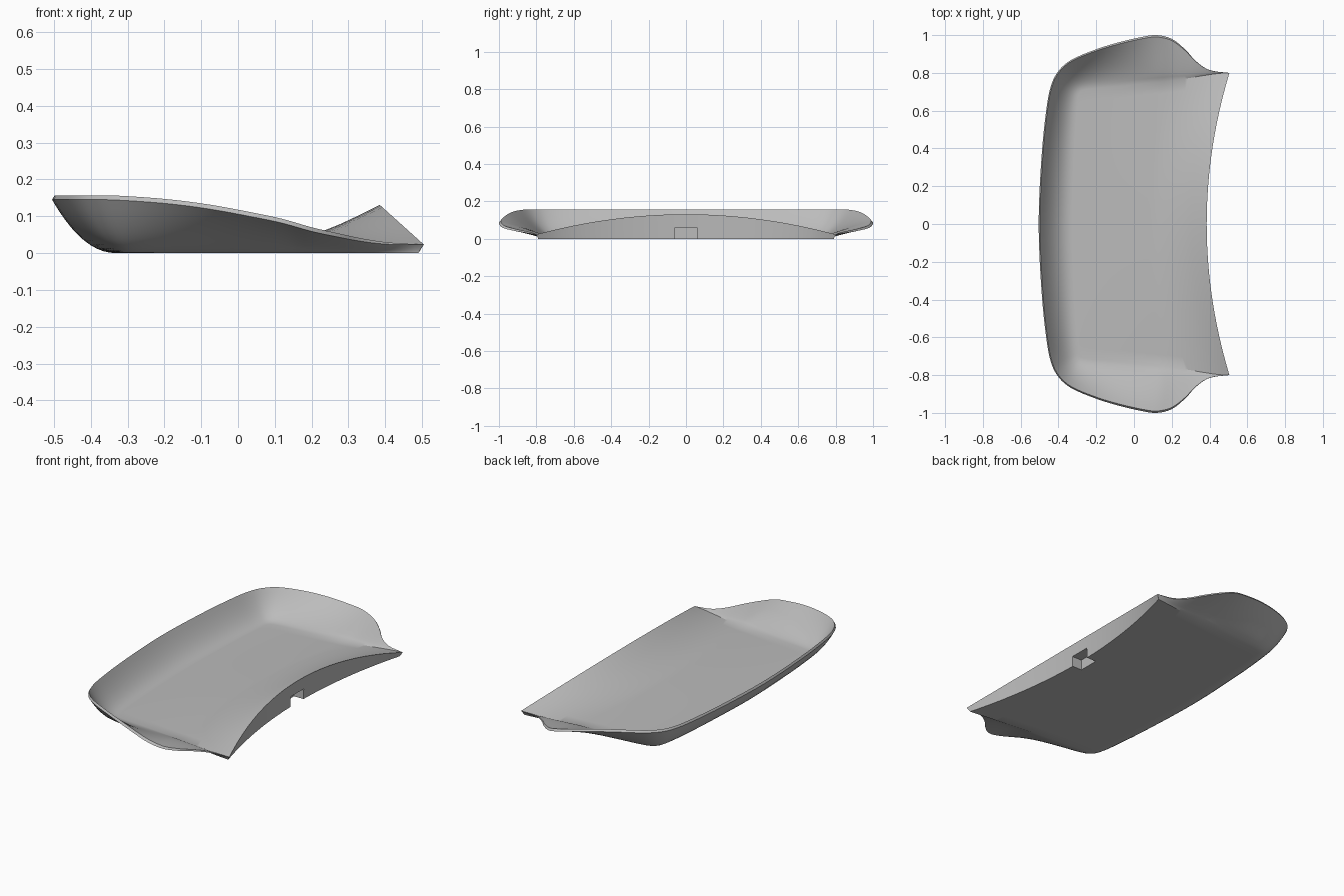
import bpy
import bmesh
from mathutils import Vector

cube = bpy.data.objects.get("Cube")
if cube:
    bpy.data.objects.remove(cube, do_unlink=True)

# Half outline from back centre to front tip: base x, base y, rim x, rim y, rim z
STATIONS = [Vector(s) for s in (
    (-.33, 0, -.505, 0, .157), (-.32, .35, -.49, .35, .157),
    (-.31, .55, -.465, .6, .157), (-.3, .66, -.44, .73, .157),
    (-.285, .7, -.4, .81, .157), (-.25, .713, -.33, .87, .156),
    (-.16, .722, -.2, .925, .147), (-.07, .73, -.08, .962, .132),
    (.04, .742, .04, .99, .11), (.12, .75, .12, 1, .093),
    (.2, .758, .2, .98, .07), (.27, .765, .27, .925, .054),
    (.33, .772, .32, .87, .043), (.38, .778, .37, .83, .034),
    (.43, .784, .42, .81, .028), (.49, .79, .505, .8, .023))]
SUBDIVISIONS = 4
WALL_STEPS = 10
FLOOR_STEPS = 24
FLOOR_Z = .014
LIP = .012


def spline(points, steps):
    """Smooth curve through the stations, mirrored at the back centre."""
    first = points[1].copy()
    first[1], first[3] = -first[1], -first[3]
    pts = [first] + points + [points[-1] * 2 - points[-2]]
    result = []
    for a, b, c, d in zip(pts, pts[1:], pts[2:], pts[3:]):
        for k in range(steps):
            t = k / steps
            result.append((b * 2 + (c - a) * t + (a * 2 - b * 5 + c * 4 - d) * t ** 2
                           + (b * 3 - a - c * 3 + d) * t ** 3) / 2)
    return result + [points[-1]]


def wall(base, rim, power):
    """Curved wall from the floor edge up to the rim."""
    points = []
    for k in range(WALL_STEPS + 1):
        t = k / WALL_STEPS
        p = base.lerp(rim, t)
        p.z = base.z + (rim.z - base.z) * t ** power
        points.append(p)
    return points


def rib(station):
    """Upper and lower rows of points running from one rim to the other."""
    bx, by, rx, ry, rz = station
    along = (bx + .33) / .82
    # Bowl-like at the back, flaring wings towards the front
    power = 2.1 - 1.35 * min(1, along * 1.7)
    rim = Vector((rx, ry, rz))
    rows = []
    for upper in (True, False):
        if upper:
            # The upper skin runs out to the sharp tip
            base = Vector((bx, by, FLOOR_Z)).lerp(rim, along ** 12)
            edge = rim.lerp(Vector((base.x, base.y, rz)), .04)
            bend = .12 * along
        else:
            base = Vector((bx, by, 0))
            edge = rim - Vector((0, 0, LIP * (1 - along ** 6)))
            bend = .11 * along
        side = wall(base, edge, power)
        # Gentle floor slope, steepening to the arched front edge
        centre = base.x - bend
        ramp = .2 * along + .8 * max(0, (centre - .1) / .285) ** 1.5
        rise = .108 * ramp if upper else 0
        floor = []
        for k in range(1, FLOOR_STEPS):
            v = 1 - 2 * k / FLOOR_STEPS
            crown = 1 - v * v
            floor.append(Vector((base.x - bend * crown, base.y * v,
                                 base.z + rise * crown)))
        mirrored = [Vector((p.x, -p.y, p.z)) for p in side]
        rows.append(side[::-1] + floor + mirrored)
    return rows


# Tray shell: ribs joined into upper surface, underside, lip and front face
bm = bmesh.new()
ribs = [[[bm.verts.new(p) for p in row] for row in rib(s)]
        for s in spline(STATIONS, SUBDIVISIONS)]


def strip(row_a, row_b):
    for j in range(len(row_a) - 1):
        bm.faces.new((row_a[j], row_a[j + 1], row_b[j + 1], row_b[j]))


for (top_a, low_a), (top_b, low_b) in zip(ribs, ribs[1:]):
    strip(top_a, top_b)
    strip(low_b, low_a)
    for end in (0, -1):
        bm.faces.new((top_a[end], top_b[end], low_b[end], low_a[end]))
strip(*ribs[-1])
bmesh.ops.remove_doubles(bm, verts=bm.verts[:], dist=.00005)
bmesh.ops.dissolve_degenerate(bm, edges=bm.edges[:], dist=.00005)
bmesh.ops.recalc_face_normals(bm, faces=bm.faces[:])
mesh = bpy.data.meshes.new("tray_shell")
bm.to_mesh(mesh)
bm.free()
tray = bpy.data.objects.new("tray_shell", mesh)
bpy.context.collection.objects.link(tray)

# Plain grey material
grey = bpy.data.materials.new("plain_grey")
grey.use_nodes = True
colour = (.5, .5, .5, 1)
grey.diffuse_color = colour
grey.node_tree.nodes["Principled BSDF"].inputs["Base Color"].default_value = colour
mesh.materials.append(grey)

# Small notch under the middle of the front edge
bpy.ops.mesh.primitive_cube_add(size=1, location=(.42, 0, 0))
cutter = bpy.context.object
cutter.name = "notch_cutter"
cutter.scale = (.2, .12, .12)
cutter.hide_render = True
cutter.data.materials.append(grey)
notch = tray.modifiers.new("notch", "BOOLEAN")
notch.operation = "DIFFERENCE"
notch.solver = "EXACT"
notch.object = cutter

bpy.ops.object.select_all(action="DESELECT")
tray.select_set(True)
bpy.context.view_layer.objects.active = tray
bpy.ops.object.modifier_apply(modifier="notch")
bpy.data.objects.remove(cutter, do_unlink=True)
bpy.ops.object.shade_smooth_by_angle()
